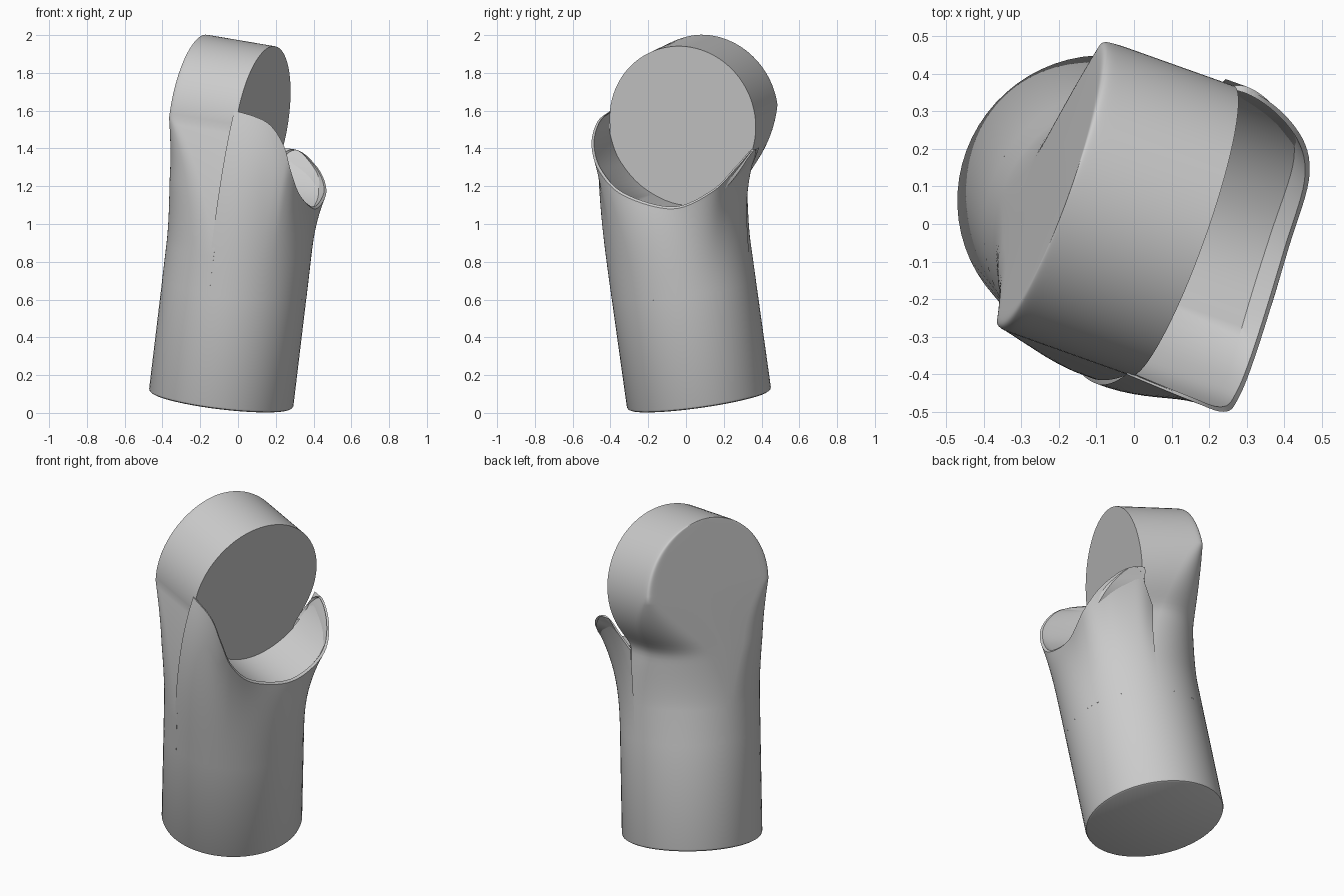
import bpy, bmesh, math
from mathutils import Vector

cube = bpy.data.objects.get("Cube")
if cube:
    bpy.data.objects.remove(cube, do_unlink=True)

grey = bpy.data.materials.new("plain_grey")
grey.use_nodes = True
grey.diffuse_color = (0.6, 0.6, 0.6, 1)
grey.node_tree.nodes["Principled BSDF"].inputs["Base Color"].default_value = (0.6, 0.6, 0.6, 1)

# Leaning frame: up along the tube, out of the disc face, sideways
base = Vector((-0.09, 0.07, 0.07))
up = Vector((0.12, -0.14, 1)).normalized()
out = Vector((0.94, -0.35, 0))
out = (out - up * out.dot(up)).normalized()
side = up.cross(out)
TUBE_R, HEAD_R, DEPTH, START, BLEND = 0.385, 0.41, 0.386, 0.6, 0.8
head = Vector((0.12, -0.015, 1.538))
head_h = (head - base).dot(up)
head_u = (head - base).dot(side)


def place(u, d, h):
    return base + side * u + out * d + up * h


def mix(a, b, f):
    return a + (b - a) * f


def loft(bm, rows, closed):
    grid = [[bm.verts.new(p) for p in row] for row in rows]
    for a, b in zip(grid, grid[1:]):
        n = len(a)
        for i in range(n if closed else n - 1):
            j = (i + 1) % n
            bm.faces.new((a[i], a[j], b[j], b[i]))
    return grid


def finish(name, bm):
    bmesh.ops.remove_doubles(bm, verts=bm.verts, dist=0.0005)
    bmesh.ops.recalc_face_normals(bm, faces=bm.faces)
    mesh = bpy.data.meshes.new(name)
    bm.to_mesh(mesh)
    bm.free()
    obj = bpy.data.objects.new(name, mesh)
    bpy.context.collection.objects.link(obj)
    mesh.materials.append(grey)
    bpy.ops.object.select_all(action='DESELECT')
    obj.select_set(True)
    bpy.context.view_layer.objects.active = obj
    bpy.ops.object.shade_smooth_by_angle(angle=math.radians(35))


# Lower tube with a small rounded bottom edge
def ring(r, h):
    return [place(r * math.cos(k * math.tau / 64), r * math.sin(k * math.tau / 64), h)
            for k in range(64)]


bm = bmesh.new()
grid = loft(bm, [ring(TUBE_R - 0.012, 0), ring(TUBE_R - 0.004, 0.005),
                 ring(TUBE_R, 0.015), ring(TUBE_R, START)], True)
bm.faces.new(grid[0])
bm.faces.new(grid[-1])
finish("lower_tube", bm)


# Back body: half tube section growing into the upright disc head
def section(h):
    x = min(1, max(0, (h - BLEND) / (head_h - BLEND)))
    half = math.sqrt(max(0, HEAD_R ** 2 - (h - head_h) ** 2))
    if h >= head_h:
        left, right = head_u - half, head_u + half
    else:
        left = mix(-TUBE_R, head_u - HEAD_R, x ** 1.6)
        reach = head_u + half if half else 0
        fade = TUBE_R * (1 - 0.3 * x ** 4)
        right = (reach ** 12 + fade ** 12) ** (1 / 12)
    square = x ** 1.6
    mid, width = (left + right) / 2, (right - left) / 2
    pts = []
    for k in range(57):
        c, s = math.cos(math.pi * k / 56), max(0, math.sin(math.pi * k / 56))
        if k == 56:
            s = 0
        u = math.copysign(mix(abs(c), abs(c) ** 0.06, square), c)
        d = mix(s, s ** 0.06, square)
        pts.append(place(mid + width * u, -mix(TUBE_R, DEPTH, x) * d, h))
    return pts


heights = [START] + [mix(BLEND, head_h, k / 28) for k in range(28)]
heights += [head_h + HEAD_R * math.sin(math.pi / 2 * k / 24) for k in range(25)]
bm = bmesh.new()
loft(bm, [section(h) for h in heights], True)
finish("disc_head", bm)

# Front cup: rim curve running from one side of the disc to the other
rim_points = [Vector(p) for p in (
    (-0.02, -0.40, 1.60), (0.15, -0.47, 1.54), (0.24, -0.50, 1.42),
    (0.28, -0.46, 1.28), (0.33, -0.33, 1.15), (0.41, -0.07, 1.08),
    (0.468, 0.14, 1.17), (0.42, 0.27, 1.30), (0.29, 0.36, 1.39),
    (0.14, 0.33, 1.22))]


def smooth_path(pts, steps):
    ext = [pts[0] * 2 - pts[1]] + pts + [pts[-1] * 2 - pts[-2]]
    res = []
    for a, b, c, d in zip(ext, ext[1:], ext[2:], ext[3:]):
        for k in range(steps):
            t = k / steps
            res.append(0.5 * (2 * b + (c - a) * t + (2 * a - 5 * b + 4 * c - d) * t ** 2
                              + (3 * b - a - 3 * c + d) * t ** 3))
    return res + [pts[-1]]


rim = smooth_path(rim_points, 8)
local = [((p - base).dot(side), (p - base).dot(out), (p - base).dot(up)) for p in rim]
rim_angles = [math.atan2(u, d) for u, d, h in local]
limit = math.pi / 2 + 0.05
first, last = rim_angles[0], rim_angles[-1]
foot_angles = [mix(-limit, limit, (a - first) / (last - first)) for a in rim_angles]

# Wall keeps the tube's roundness low down and flares out to the rim
wall = []
for r in range(21):
    s = r / 20
    row = []
    for (u, d, h), top, foot in zip(local, rim_angles, foot_angles):
        f = s ** (3.2 if u < 0 else 3.2 - min(0.7, u * 3))
        radius, angle = mix(TUBE_R, math.hypot(u, d), f), mix(foot, top, f)
        row.append(place(radius * math.sin(angle), radius * math.cos(angle), mix(START, h, s)))
    wall.append(row)

# Rounded floor of the cup, sunk a little below the rim
lip, edge, inner = [], [], []
for i, (u, d, h) in enumerate(local):
    v = Vector((u - head_u, h - head_h)).normalized()
    radius = HEAD_R + 0.035 * math.sqrt(max(0, math.sin(math.pi * i / (len(local) - 1))))
    cu, ch = max(head_u + v.x * radius, u + 0.008), head_h + v.y * radius
    inner.append(place(cu, -0.005, ch))
    edge.append(place(cu, max(0, d) * 0.85, ch))
    lip.append(place(u - v.x * 0.01, min(d, max(0, d - 0.012)), h - v.y * 0.01))

bm = bmesh.new()
loft(bm, wall + [lip, edge, inner], False)
finish("front_cup", bm)
